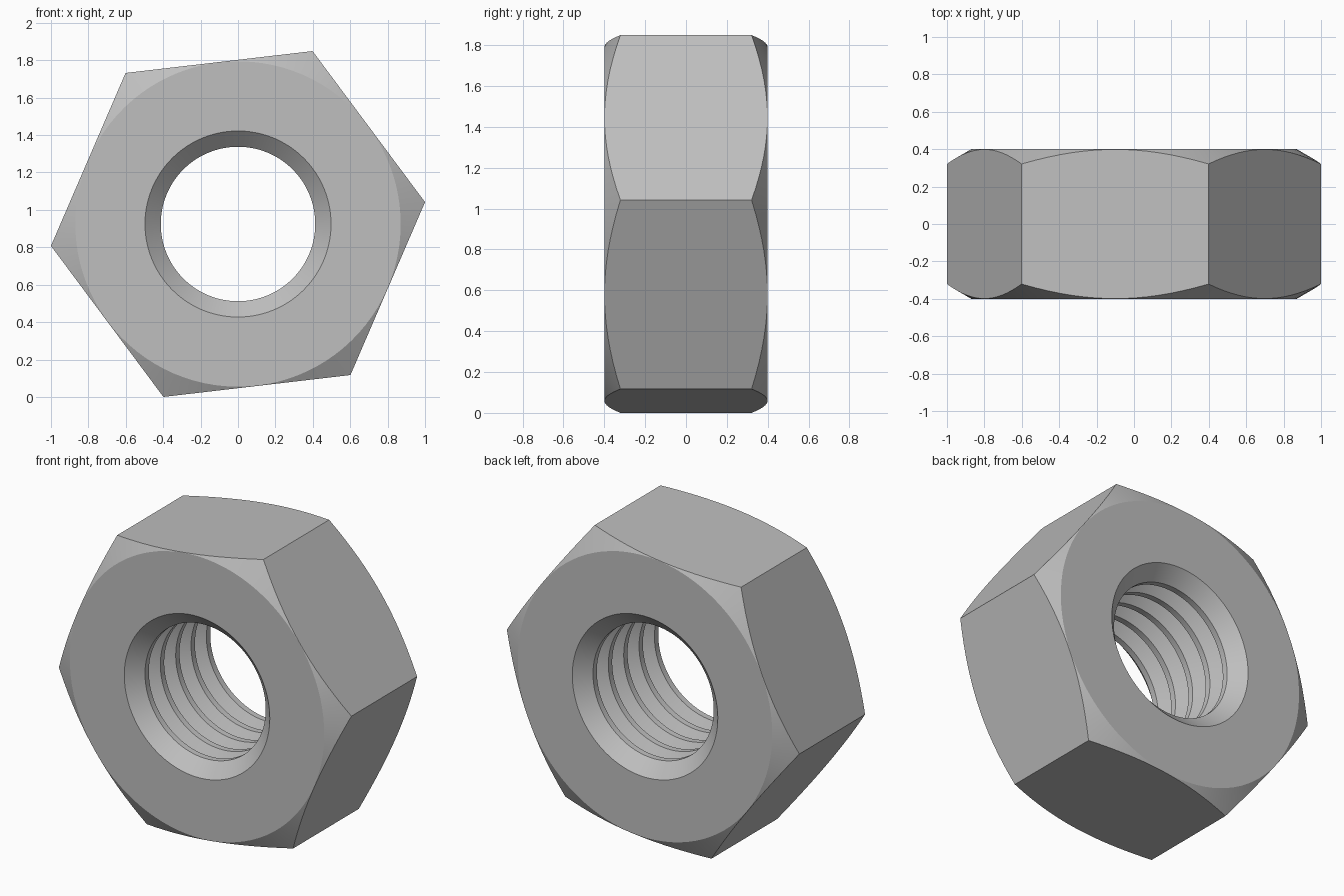
import bpy, bmesh, math

cube = bpy.data.objects.get("Cube")
if cube:
    bpy.data.objects.remove(cube, do_unlink=True)

# Main dimensions
CORNER = 1.0068                                   # hexagon corner radius
FLAT = CORNER * math.cos(math.pi / 6)             # hexagon flat distance
TILT = math.radians(6.67)                         # roll about the bore axis
CENTRE_Z = CORNER * math.sin(TILT + math.pi / 3)
HALF = 0.4                                        # half thickness
MAJOR, MINOR, PITCH = 0.4975, 0.413, 0.15         # thread radii and pitch
SEGMENTS = 96
CREST, ROOT = PITCH / 8, PITCH / 16               # half widths of the flats

steel = bpy.data.materials.new("steel grey")
steel.use_nodes = True
colour = (0.52, 0.52, 0.52, 1)
steel.diffuse_color = colour
steel.node_tree.nodes["Principled BSDF"].inputs["Base Color"].default_value = colour

# Bore profile: lead-in chamfers at both ends, ridges and grooves between
bore = [(MAJOR, -HALF)]
for i in range(-2, 3):
    y = i * PITCH
    bore += [(MINOR, y - CREST), (MINOR, y + CREST)]
    if i < 2:
        groove = y + PITCH / 2
        bore += [(MAJOR, groove - ROOT), (MAJOR, groove + ROOT)]
bore.append((MAJOR, HALF))


def section(angle):
    """Closed radial section of the nut at an angle from a hexagon corner."""
    side = angle % (math.pi / 3) - math.pi / 6
    radius = FLAT / math.cos(side)
    face_rim = FLAT - 0.002
    edge = HALF - (radius - face_rim) * math.tan(math.pi / 6)
    return bore + [(face_rim, HALF), (radius, edge), (radius, -edge), (face_rim, -HALF)]


# Hexagonal nut: radial sections joined around the bore axis
bm = bmesh.new()
rings = []
for s in range(SEGMENTS):
    a = s * math.tau / SEGMENTS
    c, n = math.cos(a + TILT), math.sin(a + TILT)
    rings.append([bm.verts.new((r * c, y, CENTRE_Z + r * n)) for r, y in section(a)])
for s, ring in enumerate(rings):
    after = rings[(s + 1) % SEGMENTS]
    for k in range(len(ring)):
        m = (k + 1) % len(ring)
        bm.faces.new((ring[k], ring[m], after[m], after[k]))
bmesh.ops.recalc_face_normals(bm, faces=bm.faces)

mesh = bpy.data.meshes.new("hex_nut")
bm.to_mesh(mesh)
bm.free()
mesh.materials.append(steel)
nut = bpy.data.objects.new("hex_nut", mesh)
bpy.context.collection.objects.link(nut)

# Smooth round surfaces, crisp thread, chamfer and corner edges
bpy.context.view_layer.objects.active = nut
nut.select_set(True)
bpy.ops.object.shade_smooth_by_angle(angle=math.radians(22))
